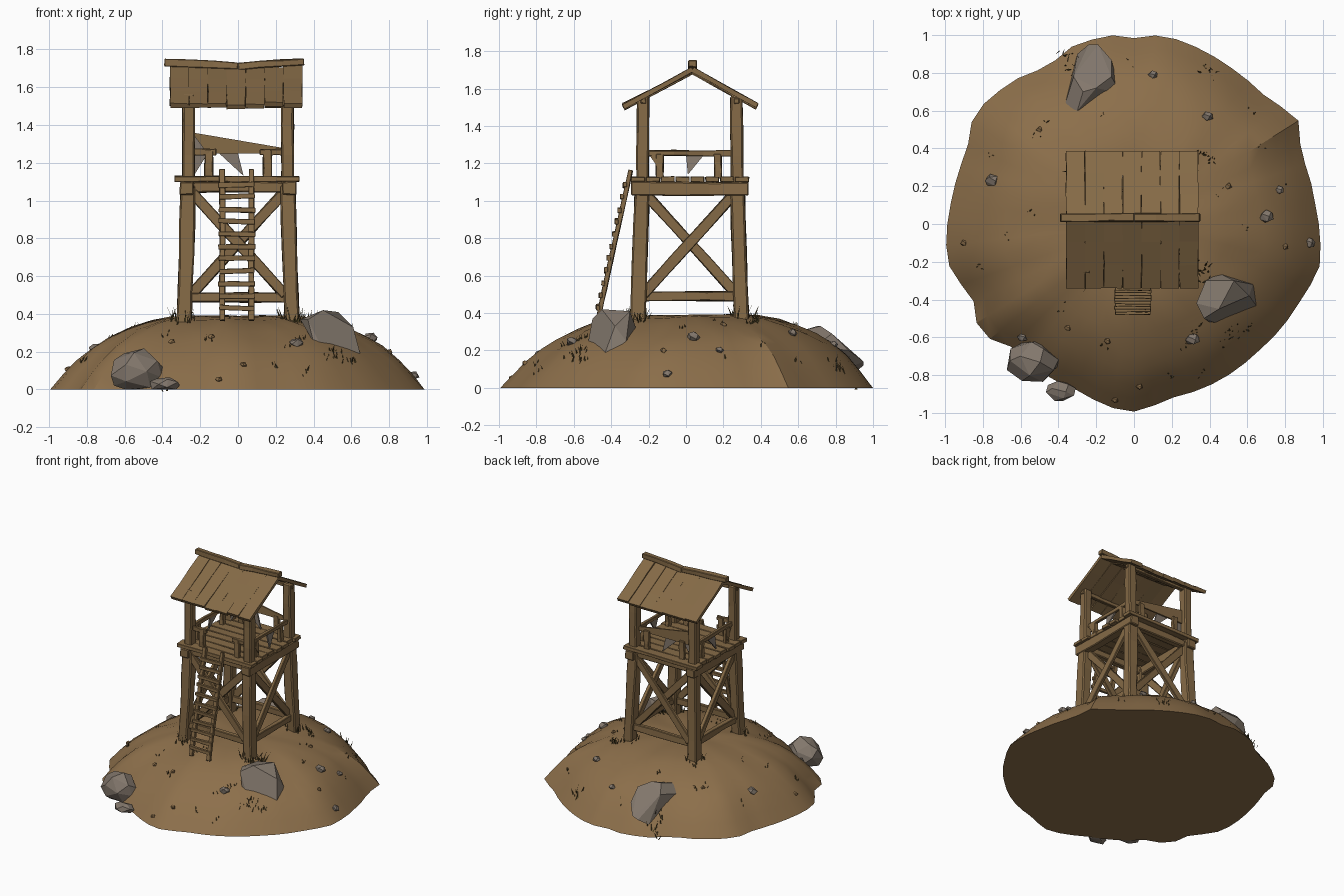
import bpy, bmesh, math, random
from mathutils import Vector as V

if "Cube" in bpy.data.objects:
    bpy.data.objects.remove(bpy.data.objects["Cube"])
random.seed(7)
R = random.uniform


def material(name, rgb):
    m = bpy.data.materials.new(name)
    m.diffuse_color = (*rgb, 1)
    m.use_nodes = True
    m.node_tree.nodes["Principled BSDF"].inputs["Base Color"].default_value = m.diffuse_color
    return m


EARTH = material("earth", (0.265, 0.160, 0.070))
WOOD = material("wood", (0.235, 0.145, 0.062))
STONE = material("stone", (0.225, 0.185, 0.150))
GRASS = material("dry grass", (0.095, 0.070, 0.022))


def finish(name, bm, mat, smooth=None):
    bmesh.ops.recalc_face_normals(bm, faces=bm.faces)
    me = bpy.data.meshes.new(name)
    bm.to_mesh(me)
    bm.free()
    me.materials.append(mat)
    ob = bpy.data.objects.new(name, me)
    bpy.context.collection.objects.link(ob)
    if smooth:
        bpy.context.view_layer.objects.active = ob
        ob.select_set(True)
        bpy.ops.object.shade_smooth_by_angle(angle=math.radians(smooth))
        ob.select_set(False)
    return ob


def beam(bm, a, b, w, h, up=(0, 0, 1), rough=0.004, segs=3):
    """Rough-hewn timber from a to b, w across and h along up."""
    a, b = V(a), V(b)
    d = (b - a).normalized()
    s = d.cross(V(up)).normalized()
    u = s.cross(d)
    rings = []
    for i in range(segs + 1):
        c = a.lerp(b, i / segs)
        rings.append([bm.verts.new(c + s * (sx * w / 2 + R(-rough, rough)) + u * (sy * h / 2 + R(-rough, rough)))
                      for sx, sy in ((-1, -1), (1, -1), (1, 1), (-1, 1))])
    for p, q in zip(rings, rings[1:]):
        for k in range(4):
            bm.faces.new((p[k], p[(k + 1) % 4], q[(k + 1) % 4], q[k]))
    bm.faces.new(rings[0])
    bm.faces.new(rings[-1])


def timbers(name, items, bevel=0.004):
    bm = bmesh.new()
    for it in items:
        beam(bm, *it)
    ob = finish(name, bm, WOOD)
    if bevel:
        m = ob.modifiers.new("worn edges", 'BEVEL')
        m.width, m.segments, m.limit_method = bevel, 1, 'ANGLE'
        m.angle_limit = math.radians(50)
    return ob


# --- mound: uneven outline swept through a height profile
OUT = [(.98, -.25), (.96, .1), (.88, .38), (.87, .55), (.7, .67), (.55, .8), (.4, .9), (.15, 1), (-.02, .98),
       (-.12, 1), (-.35, .93), (-.45, .83), (-.6, .78), (-.85, .58), (-.88, .4), (-.96, .15), (-.99, -.2),
       (-.85, -.4), (-.82, -.58), (-.65, -.65), (-.5, -.78), (-.3, -.88), (-.03, -1), (.2, -.92), (.45, -.83),
       (.65, -.68), (.82, -.5), (.9, -.37)]
PROF = [(0, .39), (.25, .388), (.4, .378), (.5, .355), (.6, .32), (.7, .275), (.78, .225), (.86, .16), (.93, .085), (1, 0)]
POLAR = sorted((math.atan2(y, x), math.hypot(x, y)) for x, y in OUT)


def lerp_table(tab, x):
    for (x0, y0), (x1, y1) in zip(tab, tab[1:]):
        if x <= x1:
            return y0 + (y1 - y0) * (x - x0) / (x1 - x0)
    return tab[-1][1]


TAU = math.tau
RING = [(POLAR[-1][0] - TAU, POLAR[-1][1])] + POLAR + [(POLAR[0][0] + TAU, POLAR[0][1])]


def height(a, t):
    return lerp_table(PROF, t) * (1 + .13 * t * t * math.sin(a) + .03 * t * math.sin(7 * a + 1))


def ground(x, y):
    a = math.atan2(y, x)
    return height(a, min(1, math.hypot(x, y) / lerp_table(RING, a)))


bm = bmesh.new()
N = 56
top = bm.verts.new((0, 0, .39))
rings = []
for t, _ in PROF[1:]:
    ring = []
    for i in range(N):
        a = -math.pi + TAU * i / N
        r = lerp_table(RING, a) * t
        j = R(-.006, .006) if .45 < t < 1 else 0
        ring.append(bm.verts.new((r * math.cos(a), r * math.sin(a), height(a, t) + j)))
    rings.append(ring)
for i in range(N):
    k = (i + 1) % N
    bm.faces.new((top, rings[0][i], rings[0][k]))
    for p, q in zip(rings, rings[1:]):
        bm.faces.new((p[i], q[i], q[k], p[k]))
bm.faces.new(rings[-1])
finish("mound", bm, EARTH, 25)

# --- rocks: convex hulls


def hull(name, pts, mat=STONE):
    bm = bmesh.new()
    vs = [bm.verts.new(p) for p in pts]
    res = bmesh.ops.convex_hull(bm, input=vs)
    bmesh.ops.delete(bm, geom=[v for v in set(res["geom_interior"]) if isinstance(v, bmesh.types.BMVert)], context='VERTS')
    bmesh.ops.dissolve_limit(bm, angle_limit=math.radians(12), verts=bm.verts, edges=bm.edges)
    return finish(name, bm, mat)


def blob(c, s, n=22):
    pts = []
    for i in range(n):  # evenly spread directions with jitter
        z = 1 - 2 * (i + .5) / n
        a = i * 2.39996 + R(-.3, .3)
        q = math.sqrt(1 - z * z)
        pts.append((c[0] + s[0] * q * math.cos(a), c[1] + s[1] * q * math.sin(a), max(0, c[2] + s[2] * z * R(.85, 1.05))))
    return pts


hull("right_rock", [(.33, -.42, .37), (.37, -.5, .37), (.40, -.52, .25), (.48, -.54, .15), (.66, -.45, .14),
                    (.63, -.32, .25), (.61, -.38, .33), (.53, -.30, .41), (.45, -.45, .42), (.38, -.30, .38), (.45, -.26, .30)])
hull("back_rock", [(-.37, .62, .24), (-.30, .60, .3), (-.32, .78, .28), (-.24, .95, .12), (-.19, .95, .14), (-.12, .87, .2),
                   (-.12, .78, .29), (-.07, .69, .22), (-.2, .72, .33), (-.27, .7, .33), (-.22, .72, .05), (-.3, .9, .08)])
hull("front_rock", blob((-.54, -.73, .09), (.145, .115, .13)))
hull("front_rock_small", blob((-.39, -.885, .025), (.085, .055, .045), 16))
for i, (x, y, r) in enumerate([(-.75, .23, .042), (.70, .04, .042), (.39, .57, .032), (.31, -.61, .04), (.93, -.1, .034),
                               (-.59, -.6, .03), (.1, .79, .027), (.77, .18, .027)]):
    hull(f"stone_{i}", blob((x, y, ground(x, y) + .005), (r, r * .85, r * .75), 12))
for i, (x, y) in enumerate([(-.1, -.93), (.03, -.86), (-.14, -.62), (.8, -.12), (-.9, -.1), (-.35, -.55), (.5, .2), (-.5, .5)]):
    hull(f"clod_{i}", blob((x, y, ground(x, y)), (.02, .018, .018), 10), EARTH)

# --- grass: thin pointed blades in clumps
bm = bmesh.new()


def clump(cx, cy, n, spread, tall):
    for _ in range(n):
        x, y = cx + R(-spread, spread), cy + R(-spread, spread)
        z = ground(x, y) - .01
        a, h = R(0, TAU), tall * R(.5, 1)
        w = V((math.cos(a), math.sin(a), 0)) * .006
        lean = V((R(-.5, .5), R(-.5, .5), 0)) * h
        p = V((x, y, z))
        side = V((-w.y, w.x, 0)) * .6
        base = [bm.verts.new(p + o) for o in (w, side, -w)]
        tip = bm.verts.new(p + lean + V((0, 0, h)))
        bm.faces.new(base)
        for k in range(3):
            bm.faces.new((base[k], base[(k + 1) % 3], tip))


for x, y in ((-.29, -.27), (.29, -.27), (-.29, .31), (.29, .31)):
    clump(x, y, 16, .07, .08)
clump(.36, -.27, 14, .05, .085)
clump(.37, .36, 10, .04, .07)
clump(.56, -.57, 16, .07, .05)
clump(-.33, .85, 18, .07, .06)
clump(.38, .79, 10, .06, .06)
clump(-.1, -.35, 8, .1, .035)
for _ in range(26):
    a, r = R(0, TAU), R(.42, .88)
    clump(r * math.cos(a), r * math.sin(a), 3, .025, .04)
finish("grass", bm, GRASS)

# --- tower legs running from the mound up to the eaves
YC = .02
CORNERS = [(sx, sy) for sx in (-1, 1) for sy in (-1, 1)]
legs = []
for sx, sy in CORNERS:
    foot, mid, head = [(sx * x, YC + sy * y, z) for x, y, z in ((.285, .28, .34), (.262, .253, 1.08), (.262, .25, 1.56))]
    legs += [(foot, mid, .078, .078, (0, 1, 0), .005, 4), (mid, head, .066, .066, (0, 1, 0), .004, 3)]
timbers("legs", legs, .008)

# --- bottom ties and crossed braces on the four sides
ties, braces = [], []
for s in (-1, 1):
    y, x = YC + s * .272, s * .277
    ties += [((-.27, y, .487), (.27, y, .487), .035, .05), ((x, YC - .27, .49), (x, YC + .27, .49), .035, .05)]
    for d in (-1, 1):
        o = .012 * d
        braces += [((-.25 * d, y + o, .50), (.24 * d, YC + s * .255 + o, 1.04), .03, .055),
                   ((x + o, YC - .25 * d, .50), (s * .262 + o, YC + .24 * d, 1.04), .03, .055)]
timbers("bottom_ties", ties)
timbers("cross_braces", braces)

# --- platform: bearers and deck planks
bearers = [((s * .27, -.295, 1.065), (s * .27, .335, 1.065), .075, .07) for s in (-1, 1)]
bearers += [((-.3, YC + s * .25, 1.07), (.3, YC + s * .25, 1.07), .05, .055) for s in (-1, 1)]
timbers("platform_bearers", bearers, .006)
timbers("deck_planks", [((-.325 + R(-.012, .012), -.257 + i * .0795, 1.115), (.315 + R(-.012, .012), -.257 + i * .0795, 1.115),
                         .073, .028, (0, 0, 1), .003) for i in range(8)], .002)

# --- railings
rails = [((s * .255, -.22, 1.255), (s * .255, .25, 1.255), .022, .03) for s in (-1, 1)]
rails += [((s * .25, -.23, 1.257), (s * .115, -.23, 1.257), .022, .032) for s in (-1, 1)]
for s in (-1, 1):
    rails += [((s * .155, -.23, 1.12), (s * .155, -.23, 1.27), .045, .03, (0, 1, 0))]
    rails += [((s * .255, y, 1.12), (s * .255, y, 1.25), .03, .04, (0, 1, 0)) for y in (-.14, .17)]
    rails += [((s * .155, .27, 1.12), (s * .155, .27, 1.27), .045, .025, (0, 1, 0))]
timbers("railings", rails, .003)


def plate(name, pts, axis, mat):
    off = V(axis) * .006
    return hull(name, [V(p) + s * off for p in pts for s in (-1, 1)], mat)


plate("back_rail_board", [(-.24, .262, 1.36), (-.24, .262, 1.25), (.23, .262, 1.25), (.23, .262, 1.28)], (0, 1, 0), WOOD)
plate("back_scrap_left", [(-.235, .25, 1.35), (-.235, .25, 1.13), (-.16, .25, 1.25)], (0, 1, 0), STONE)
plate("back_scrap_middle", [(-.1, .25, 1.25), (.0, .25, 1.25), (.03, .25, 1.13)], (0, 1, 0), STONE)
for s, n in ((-1, "left"), (1, "right")):
    plate(n + "_scrap", [(s * .25, .0, 1.25), (s * .25, .1, 1.25), (s * .27, .01, 1.14)], (1, 0, 0), STONE)
    plate(n + "_wedge", [(s * .26, -.2, 1.25), (s * .26, -.12, 1.25), (s * .27, -.13, 1.15)], (1, 0, 0), WOOD)

# --- ladder leaning on the front edge
def on_ladder(x, z):
    return (x, -.47 + (z - .37) / .8 * .175, z)


ladder = [(on_ladder(x, .365), on_ladder(x, 1.165), .03, .024, (0, 1, 0), .003, 5) for x in (-.083, .07)]
for i in range(11):
    x, y, z = on_ladder(0, .43 + i * .0655)
    ladder.append(((-.103 + R(-.004, .004), y - .014, z + R(-.006, .006)), (.09 + R(-.004, .004), y - .014, z + R(-.006, .006)),
                   .02, .027, (0, 0, 1), .002))
timbers("ladder", ladder, .002)

# --- roof: two sagging planked slopes and a ridge pole
def sag(x):
    return .018 * (1 - min(1, (x / .36) ** 2))


for name, ye, ze in (("front_roof", -.335, 1.51), ("back_roof", .38, 1.505)):
    planks = []
    for i in range(7):
        x = -.31 + i * .1
        e = R(-.01, .006)
        planks.append(((x, .035, 1.708 - sag(x)), (x, ye, ze + e - sag(x) * .3), .099, .026, (0, 0, 1), .0025))
    timbers(name, planks, 0)
timbers("ridge_pole", [((-.39, .035, 1.732), (0, .035, 1.712), .045, .04), ((0, .035, 1.712), (.35, .035, 1.734), .045, .04)])
timbers("eave_beams", [((-.3, YC + s * .25, 1.535), (.3, YC + s * .25, 1.535), .03, .03) for s in (-1, 1)])
